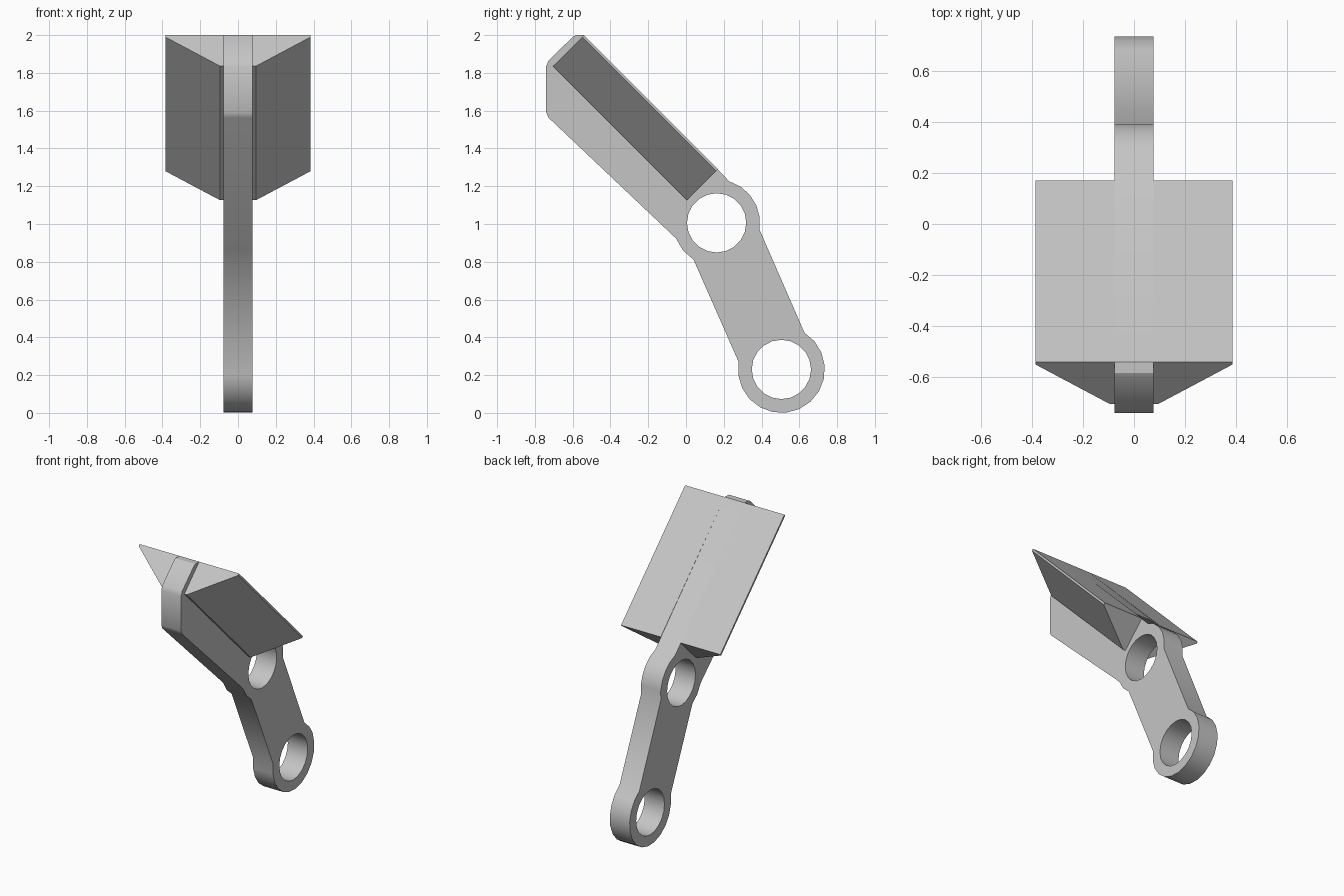
import bpy, bmesh, math
from mathutils import Vector

cube = bpy.data.objects.get("Cube")
if cube:
    bpy.data.objects.remove(cube, do_unlink=True)

grey = bpy.data.materials.new("light_grey")
grey.use_nodes = True
colour = (0.56, 0.56, 0.56, 1)
grey.diffuse_color = colour
grey.node_tree.nodes["Principled BSDF"].inputs["Base Color"].default_value = colour

HALF = 0.077            # half thickness of the arm
UPPER = (0.162, 1.006)  # ring centres as (y, z)
LOWER = (0.505, 0.23)
RING_R, HOLE_R = 0.23, 0.157


def arc(centre, radius, start, end, steps):
    angles = [math.radians(start + (end - start) * i / steps) for i in range(steps + 1)]
    return [(centre[0] + radius * math.cos(a), centre[1] + radius * math.sin(a)) for a in angles]


def activate(obj):
    bpy.ops.object.select_all(action="DESELECT")
    obj.select_set(True)
    bpy.context.view_layer.objects.active = obj


# Arm: flat link with two ring eyes and a long blunt head
head = [(-0.54, 2.0), (-0.583, 2.0), (-0.6, 1.99), (-0.728, 1.865), (-0.74, 1.835),
        (-0.74, 1.59), (-0.728, 1.563)]
outline = (arc(LOWER, RING_R, 170, 418, 14) + arc(UPPER, RING_R, -9, 73, 5)
           + head + arc(UPPER, RING_R, 201, 238, 2))
holes = [arc(c, HOLE_R, 0, 342, 19) for c in (UPPER, LOWER)]

curve = bpy.data.curves.new("arm", "CURVE")
curve.dimensions = "2D"
curve.fill_mode = "BOTH"
curve.extrude = HALF
for loop in [outline] + holes:
    spline = curve.splines.new("POLY")
    spline.points.add(len(loop) - 1)
    for point, (y, z) in zip(spline.points, loop):
        point.co = (y, z, 0, 1)
    spline.use_cyclic_u = True
arm = bpy.data.objects.new("arm", curve)
arm.rotation_euler = (math.pi / 2, 0, math.pi / 2)
bpy.context.collection.objects.link(arm)
activate(arm)
bpy.ops.object.convert(target="MESH")
arm = bpy.context.object
bm = bmesh.new()
bm.from_mesh(arm.data)
bmesh.ops.remove_doubles(bm, verts=bm.verts, dist=0.0005)
bmesh.ops.recalc_face_normals(bm, faces=bm.faces)
bm.to_mesh(arm.data)
bm.free()
arm.data.materials.clear()
arm.data.materials.append(grey)
bpy.ops.object.shade_smooth_by_angle(angle=math.radians(30))

# Pad: tapered wedge on each side of the arm, flush with its upper edge
section = [(HALF, 0), (0.385, 0), (0.385, 0.014), (0.095, 0.232), (HALF, 0.232)]
corner = Vector((0, -0.54, 2.0))
along = Vector((0, 0.71, -0.71))
inward = Vector((0, -1, -1)).normalized()
bm = bmesh.new()
verts = [bm.verts.new(corner + inward * depth + Vector((x, 0, 0))) for x, depth in section]
face = bm.faces.new(verts)
result = bmesh.ops.extrude_face_region(bm, geom=[face])
moved = [v for v in result["geom"] if isinstance(v, bmesh.types.BMVert)]
bmesh.ops.translate(bm, verts=moved, vec=along)
bmesh.ops.recalc_face_normals(bm, faces=bm.faces)
mesh = bpy.data.meshes.new("pad_wedges")
bm.to_mesh(mesh)
bm.free()
mesh.materials.append(grey)
pad = bpy.data.objects.new("pad_wedges", mesh)
bpy.context.collection.objects.link(pad)
mirror = pad.modifiers.new("mirror", "MIRROR")
mirror.use_mirror_merge = False
